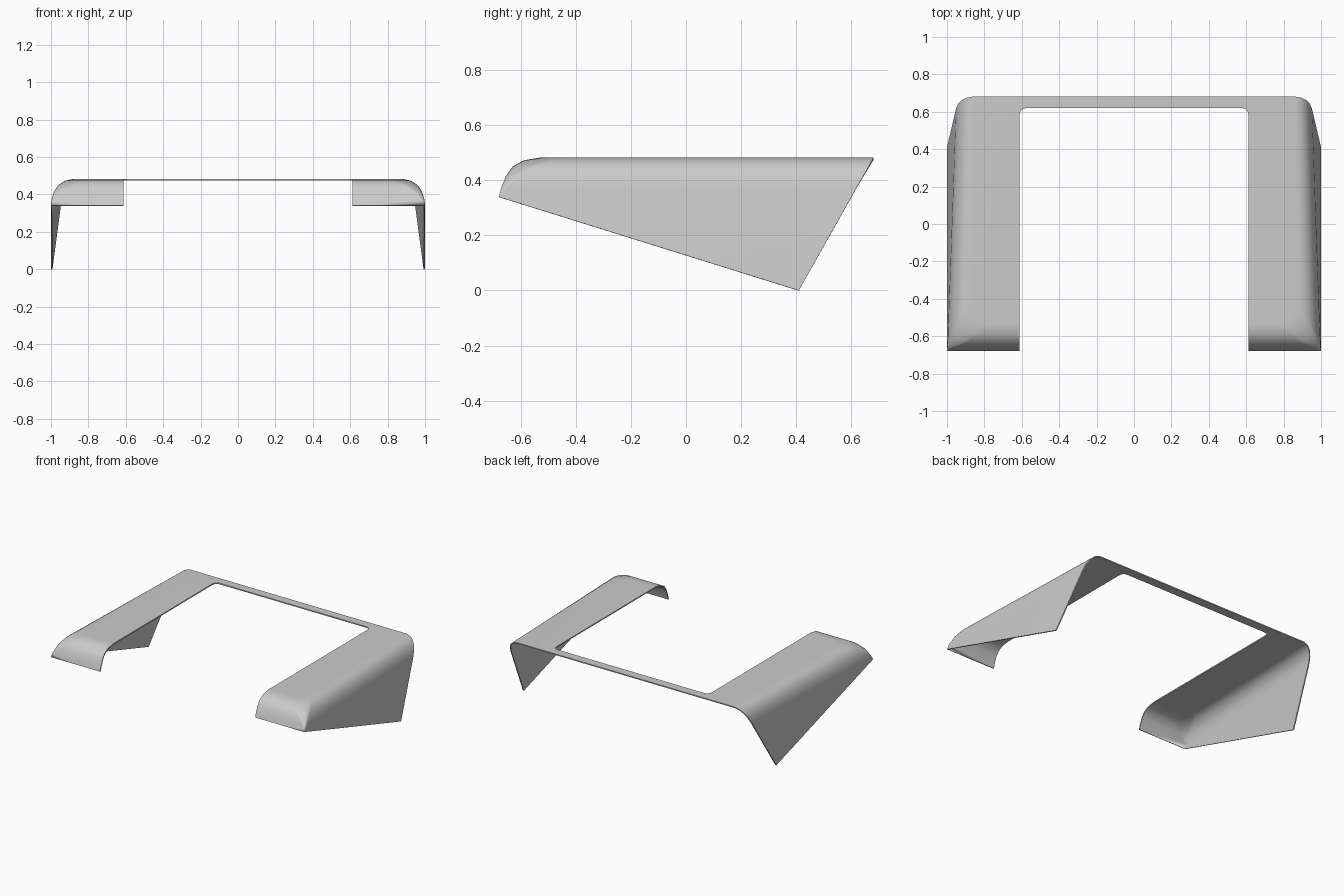
import bpy, bmesh
from math import sin, cos, pi

cube = bpy.data.objects.get("Cube")
if cube:
    bpy.data.objects.remove(cube)

# One flat grey
grey = bpy.data.materials.new("light grey")
grey.use_nodes = True
colour = (0.6, 0.6, 0.6, 1)
grey.diffuse_color = colour
grey.node_tree.nodes["Principled BSDF"].inputs["Base Color"].default_value = colour

INNER = 0.612      # inner edge of each arm
SLOT_END = 0.62    # front edge of the rear bar
STEPS = 6          # corner segments


def back_y(z):
    """Slanted rear cut of the shell."""
    return 0.41 + 0.5625 * z


def ring(z, front, side, rear_side, radius):
    """Outline from the rear of the side panel, round the corner, to the arm's inner edge."""
    points = [(rear_side, back_y(z), z)]
    for i in range(STEPS + 1):
        a = pi / 2 * i / STEPS
        points.append((side - radius * (1 - cos(a)), front + radius * (1 - sin(a)), z))
    points.append((INNER, front, z))
    return points


# Lower hem runs down to the foot, then the rings climb the rounded shoulder
hem = [(1, back_y(0), 0)] + [(1, -0.68, 0.34)] * (STEPS + 1) + [(INNER, -0.68, 0.34)]
levels = [
    (0.37, -0.672, 0.997, 0.951, 0.015),
    (0.415, -0.655, 0.984, 0.94, 0.045),
    (0.45, -0.63, 0.96, 0.92, 0.075),
    (0.473, -0.59, 0.925, 0.893, 0.1),
    (0.483, -0.53, 0.875, 0.857, 0.11),
]
rings = [hem] + [ring(*level) for level in levels]

bm = bmesh.new()
rows = [[bm.verts.new(p) for p in r] for r in rings]
for low, high in zip(rows, rows[1:]):
    for i in range(len(low) - 1):
        bm.faces.new((low[i + 1], low[i], high[i], high[i + 1]))

# Flat top of the arm with a filleted slot corner and half of the rear bar
top_z, fillet = levels[-1][0], 0.035
outline = []
for i in range(5):
    a = pi / 2 * i / 4
    outline.append((INNER - fillet * (1 - cos(a)), SLOT_END - fillet * (1 - sin(a))))
outline += [(0, SLOT_END), (0, back_y(top_z))]
bm.faces.new(rows[-1] + [bm.verts.new((x, y, top_z)) for x, y in outline])

bmesh.ops.remove_doubles(bm, verts=bm.verts, dist=0.0005)
bmesh.ops.recalc_face_normals(bm, faces=bm.faces)
if max(bm.faces, key=lambda f: f.calc_area() * abs(f.normal.z)).normal.z < 0:
    bmesh.ops.reverse_faces(bm, faces=bm.faces)

mesh = bpy.data.meshes.new("shell_cover")
bm.to_mesh(mesh)
bm.free()
mesh.materials.append(grey)
shell = bpy.data.objects.new("shell_cover", mesh)
bpy.context.collection.objects.link(shell)

# Other half, then sheet thickness inward
mirror = shell.modifiers.new("Mirror", 'MIRROR')
mirror.merge_threshold = 0.001
solid = shell.modifiers.new("Thickness", 'SOLIDIFY')
solid.thickness = 0.008
solid.offset = -1

bpy.ops.object.select_all(action='DESELECT')
shell.select_set(True)
bpy.context.view_layer.objects.active = shell
for name in [m.name for m in shell.modifiers]:
    bpy.ops.object.modifier_apply(modifier=name)
bpy.ops.object.shade_smooth_by_angle(angle=pi / 4)
weighted = shell.modifiers.new("Weighted normals", 'WEIGHTED_NORMAL')
weighted.keep_sharp = True
